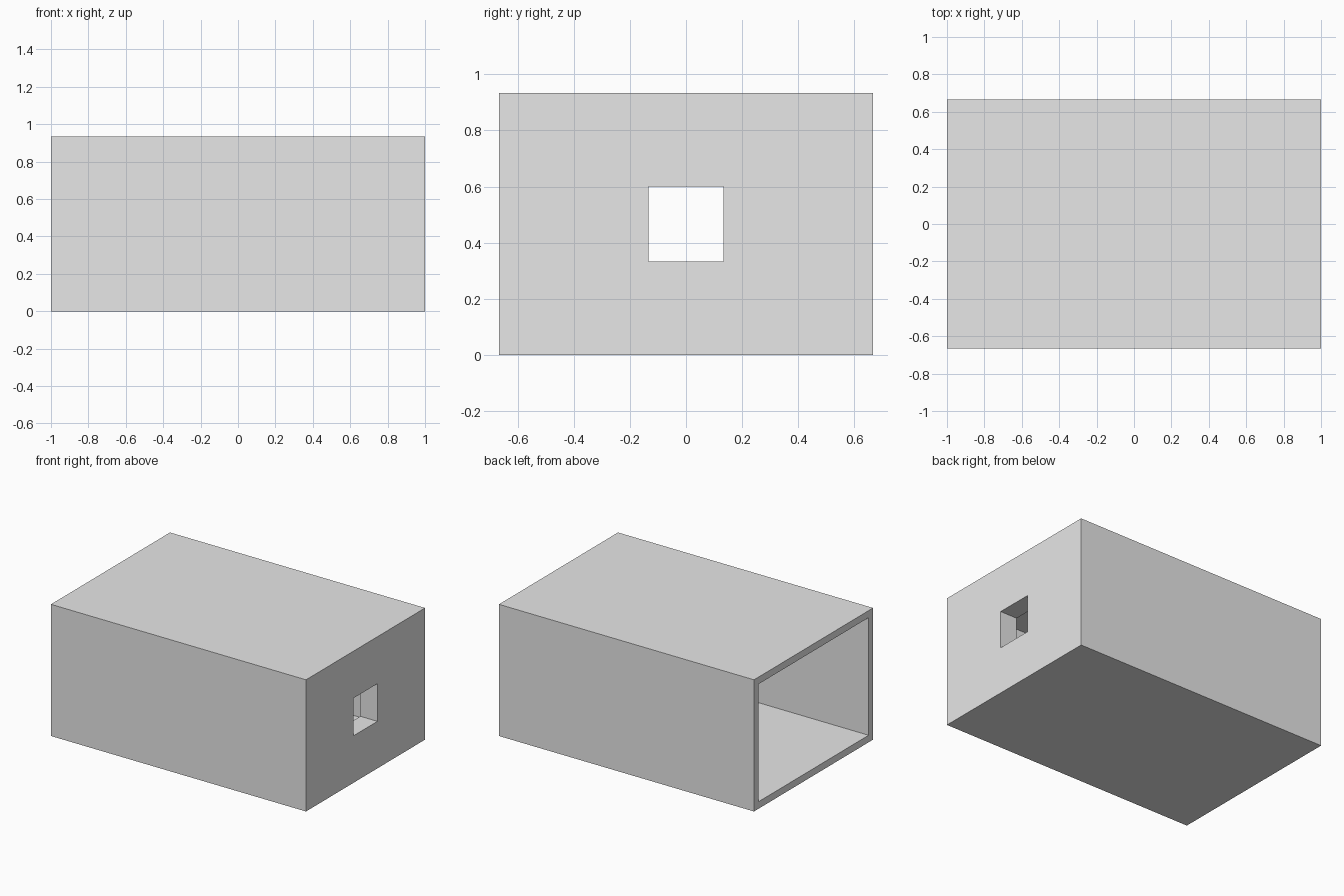
import bpy
import bmesh
from mathutils import Matrix, Vector

if "Cube" in bpy.data.objects:
    bpy.data.objects.remove(bpy.data.objects["Cube"], do_unlink=True)

LENGTH, WIDTH, HEIGHT = 2.0, 4 / 3, 14 / 15
WALL = 0.05          # side, top and bottom walls
END_WALL = 2 / 15    # thicker closed end
HOLE = 4 / 15

grey = bpy.data.materials.new("light_grey")
grey.use_nodes = True
colour = (0.8, 0.8, 0.8, 1)
grey.diffuse_color = colour
grey.node_tree.nodes["Principled BSDF"].inputs["Base Color"].default_value = colour


def box(name, low, high):
    """Axis-aligned box between two corners."""
    low, high = Vector(low), Vector(high)
    bm = bmesh.new()
    place = Matrix.Translation((low + high) / 2) @ Matrix.Diagonal((*(high - low), 1))
    bmesh.ops.create_cube(bm, size=1, matrix=place)
    mesh = bpy.data.meshes.new(name)
    bm.to_mesh(mesh)
    bm.free()
    mesh.materials.append(grey)
    obj = bpy.data.objects.new(name, mesh)
    bpy.context.collection.objects.link(obj)
    return obj


def cut(target, cutter):
    mod = target.modifiers.new(cutter.name, "BOOLEAN")
    mod.operation = "DIFFERENCE"
    mod.solver = "EXACT"
    mod.object = cutter
    cutter.hide_render = True
    cutter.hide_set(True)


x, y, mid = LENGTH / 2, WIDTH / 2, HEIGHT / 2
sleeve = box("box_sleeve", (-x, -y, 0), (x, y, HEIGHT))

# Hollow interior, open at the right end
cavity = box("cavity_cutter", (-x - 0.1, -y + WALL, WALL),
             (x - END_WALL, y - WALL, HEIGHT - WALL))
# Square hole through the closed left end
hole = box("hole_cutter", (x - END_WALL - 0.1, -HOLE / 2, mid - HOLE / 2),
           (x + 0.1, HOLE / 2, mid + HOLE / 2))
cut(sleeve, cavity)
cut(sleeve, hole)

# Bake the cuts into the sleeve and discard the cutters
bpy.context.view_layer.update()
graph = bpy.context.evaluated_depsgraph_get()
sleeve_mesh = bpy.data.meshes.new_from_object(sleeve.evaluated_get(graph))
sleeve.modifiers.clear()
sleeve.data = sleeve_mesh
sleeve_mesh.materials.clear()
sleeve_mesh.materials.append(grey)
for cutter in (cavity, hole):
    bpy.data.objects.remove(cutter, do_unlink=True)
